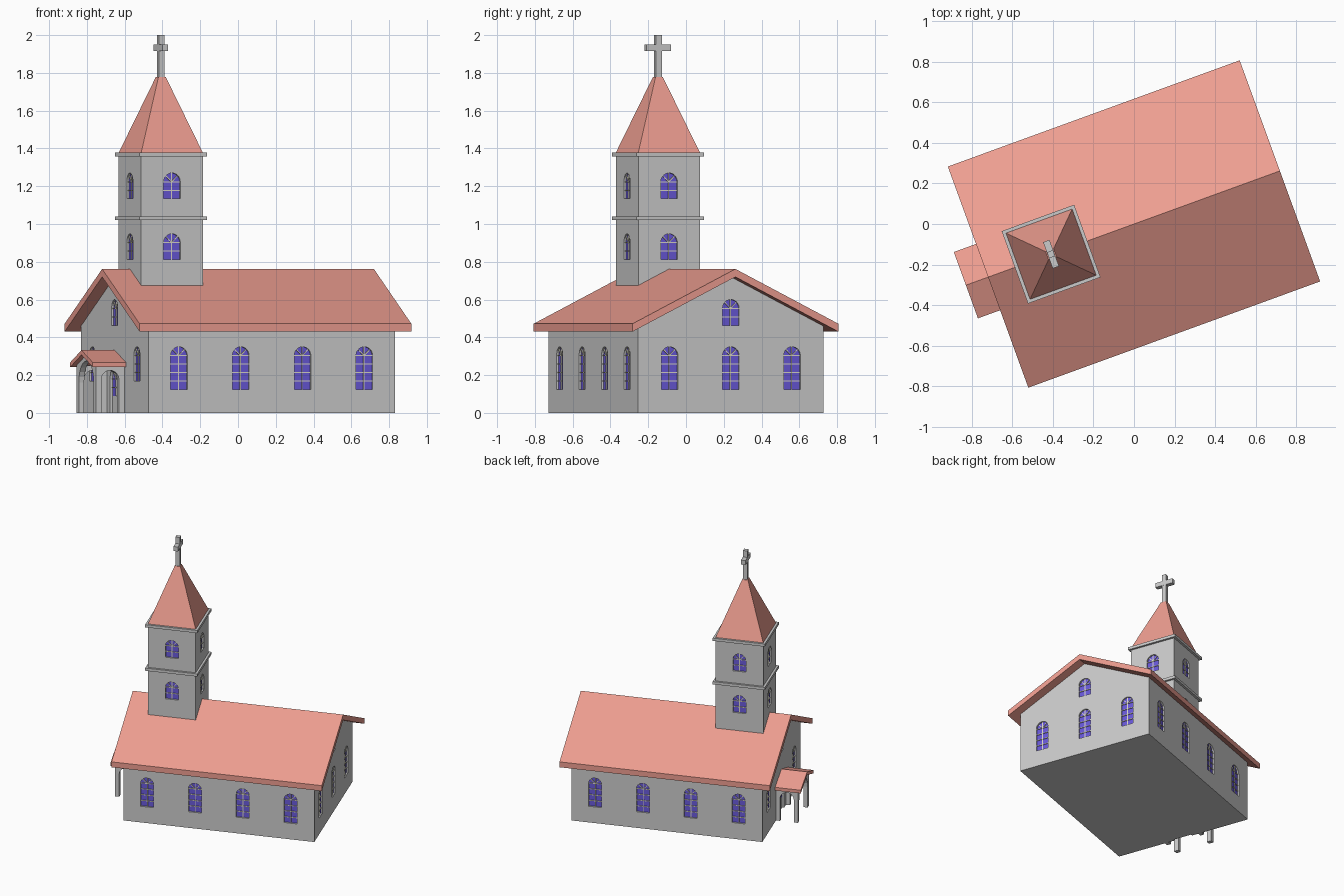
import bpy, bmesh
from math import sin, cos, pi, radians
from mathutils import Matrix

if "Cube" in bpy.data.objects:
    bpy.data.objects.remove(bpy.data.objects["Cube"])

TURN = Matrix.Rotation(radians(20), 4, 'Z')   # whole church is turned 20 degrees


def material(name, rgb):
    m = bpy.data.materials.new(name)
    m.diffuse_color = (*rgb, 1)
    m.use_nodes = True
    m.node_tree.nodes["Principled BSDF"].inputs["Base Color"].default_value = m.diffuse_color
    return m


ROOF = material("roof_red", (0.85, 0.34, 0.28))
GLASS = material("glass_blue", (0.14, 0.10, 0.70))
FRAME = material("frame_pale", (0.72, 0.70, 0.60))


def frame(u, v, z, a):
    """Matrix with x sideways, y up and z pointing outward at angle a."""
    return TURN @ Matrix(((-sin(a), 0, cos(a), u), (cos(a), 0, sin(a), v),
                          (0, 1, 0, z), (0, 0, 0, 1)))


def prism(bm, pts, m, d0, d1):
    a = [bm.verts.new(m @ Matrix.Translation((x, y, d0)).translation) for x, y in pts]
    b = [bm.verts.new(m @ Matrix.Translation((x, y, d1)).translation) for x, y in pts]
    bm.faces.new(a[::-1])
    bm.faces.new(b)
    for i in range(len(pts)):
        j = (i + 1) % len(pts)
        bm.faces.new((a[i], a[j], b[j], b[i]))


def box(bm, u, v, z0, z1, hu, hv):
    prism(bm, [(-hv, 0), (hv, 0), (hv, z1 - z0), (-hv, z1 - z0)], frame(u, v, z0, 0), -hu, hu)


def finish(name, bm, mat=None):
    bmesh.ops.recalc_face_normals(bm, faces=bm.faces)
    me = bpy.data.meshes.new(name)
    bm.to_mesh(me)
    bm.free()
    ob = bpy.data.objects.new(name, me)
    bpy.context.collection.objects.link(ob)
    if mat:
        me.materials.append(mat)
    return ob


def arch(w, h, base=0.0, n=12):
    """Round-topped outline of half width w and height h."""
    return [(-w, base), (w, base)] + [(w * cos(pi * i / n), h - w + w * sin(pi * i / n))
                                      for i in range(n + 1)]


def bar(bm, m, p, q, t=0.0025, d=(-0.013, -0.006)):
    dx, dy = q[0] - p[0], q[1] - p[1]
    k = t / (dx * dx + dy * dy) ** 0.5
    nx, ny = -dy * k, dx * k
    prism(bm, [(p[0] + nx, p[1] + ny), (q[0] + nx, q[1] + ny),
               (q[0] - nx, q[1] - ny), (p[0] - nx, p[1] - ny)], m, *d)


def chevron(hv, ridge, slope, t):
    e = ridge - slope * hv
    return [(-hv, e - t), (-hv, e), (0, ridge), (hv, e), (hv, e - t), (0, ridge - t)]


glass, bars = bmesh.new(), bmesh.new()


def window(cut, m, h, w=0.047):
    # recess, pane and glazing bars with a fan on top
    prism(cut, arch(w, h), m, -0.016, 0.02)
    prism(glass, arch(w, h), m, -0.022, -0.012)
    glaze(m, h, w)


def glaze(m, h, w):
    s = h - w
    bar(bars, m, (0, 0), (0, h))
    y = s
    while y > 0.02:
        bar(bars, m, (-w, y), (w, y))
        y -= 0.045
    for a in (pi / 4, 3 * pi / 4):
        bar(bars, m, (0, s), (w * cos(a), s + w * sin(a)))


def carve(ob, cut, name):
    c = finish(name, cut)
    c.hide_render = True
    c.display_type = 'WIRE'
    mod = ob.modifiers.new("recesses", 'BOOLEAN')
    mod.operation = 'DIFFERENCE'
    mod.solver = 'EXACT'
    mod.object = c


# Nave walls
HU, HV = 0.695, 0.522
bm = bmesh.new()
prism(bm, [(-HV, 0), (HV, 0), (HV, 0.459), (0, 0.72), (-HV, 0.459)], frame(0, 0, 0, 0), -HU, HU)
nave = finish("nave_walls", bm)

# Nave windows and door
cut = bmesh.new()
for u in (-0.522, -0.174, 0.174, 0.522):
    for s in (-1, 1):
        window(cut, frame(u, s * HV, 0.125, s * pi / 2), 0.225)
for v in (-0.345, 0, 0.345):
    window(cut, frame(HU, v, 0.125, 0), 0.225)
for v in (-0.345, 0.345):
    window(cut, frame(-HU, v, 0.17, pi), 0.18)
for s, a in ((1, 0), (-1, pi)):
    window(cut, frame(s * HU, 0, 0.462, a), 0.138)
door = frame(-HU, 0, 0, pi)
prism(cut, arch(0.07, 0.25, -0.01), door, -0.018, 0.02)
bm = bmesh.new()
prism(bm, arch(0.07, 0.25), door, -0.022, -0.014)
finish("door_leaf", bm)
pane = frame(-HU, 0, 0.09, pi)
prism(glass, arch(0.055, 0.145), pane, -0.016, -0.012)
glaze(pane, 0.145, 0.055)
carve(nave, cut, "nave_window_cutter")

# Main roof
bm = bmesh.new()
prism(bm, chevron(0.58, 0.762, 0.5, 0.042), frame(0, 0, 0, 0), -0.7655, 0.7655)
finish("main_roof", bm, ROOF)

# Tower
TU, TH = -0.435, 0.174
bm = bmesh.new()
box(bm, TU, 0, 0.64, 1.37, TH, TH)
tower = finish("tower_walls", bm)
cut = bmesh.new()
for k in range(4):
    a = k * pi / 2
    for z in (0.813, 1.135):
        window(cut, frame(TU + TH * cos(a), TH * sin(a), z, a), 0.135)
carve(tower, cut, "tower_window_cutter")

# Tower cornices
bm = bmesh.new()
for z in (1.02, 1.357):
    box(bm, TU, 0, z, z + 0.021, 0.19, 0.19)
finish("tower_cornices", bm)

# Spire
bm = bmesh.new()
bmesh.ops.create_cone(bm, cap_ends=True, segments=4, radius1=TH * 2 ** 0.5,
                      radius2=0.021 * 2 ** 0.5, depth=0.4,
                      matrix=TURN @ Matrix.Translation((TU, 0, 1.577)) @ Matrix.Rotation(pi / 4, 4, 'Z'))
finish("spire", bm, ROOF)

# Cross
bm = bmesh.new()
box(bm, TU, 0, 1.76, 2.0, 0.016, 0.016)
box(bm, TU, 0, 1.915, 1.95, 0.0165, 0.069)
finish("cross", bm)

# Porch roof
bm = bmesh.new()
prism(bm, chevron(0.174, 0.332, 0.37, 0.025), frame(-0.788, 0, 0, 0), -0.094, 0.094)
finish("porch_roof", bm, ROOF)

# Porch arched walls: front gable and two sides
P, T = 0.15, 0.03
bm = bmesh.new()
opening = arch(P - 0.035, 0.275)[2:]
prism(bm, [(-P, 0), (-P, 0.251), (0, 0.307), (P, 0.251), (P, 0), (P - 0.035, 0)]
      + opening + [(-P + 0.035, 0)], frame(-0.855, 0, 0, pi), -T, 0)
opening = arch(0.05, 0.225)[2:]
for s in (-1, 1):
    prism(bm, [(-0.08, 0), (-0.08, 0.25), (0.08, 0.25), (0.08, 0), (0.05, 0)]
          + opening + [(-0.05, 0)], frame(-0.775, s * P, 0, s * pi / 2), -T, 0)
finish("porch_arches", bm)

finish("window_panes", glass, GLASS)
finish("window_bars", bars, FRAME)
